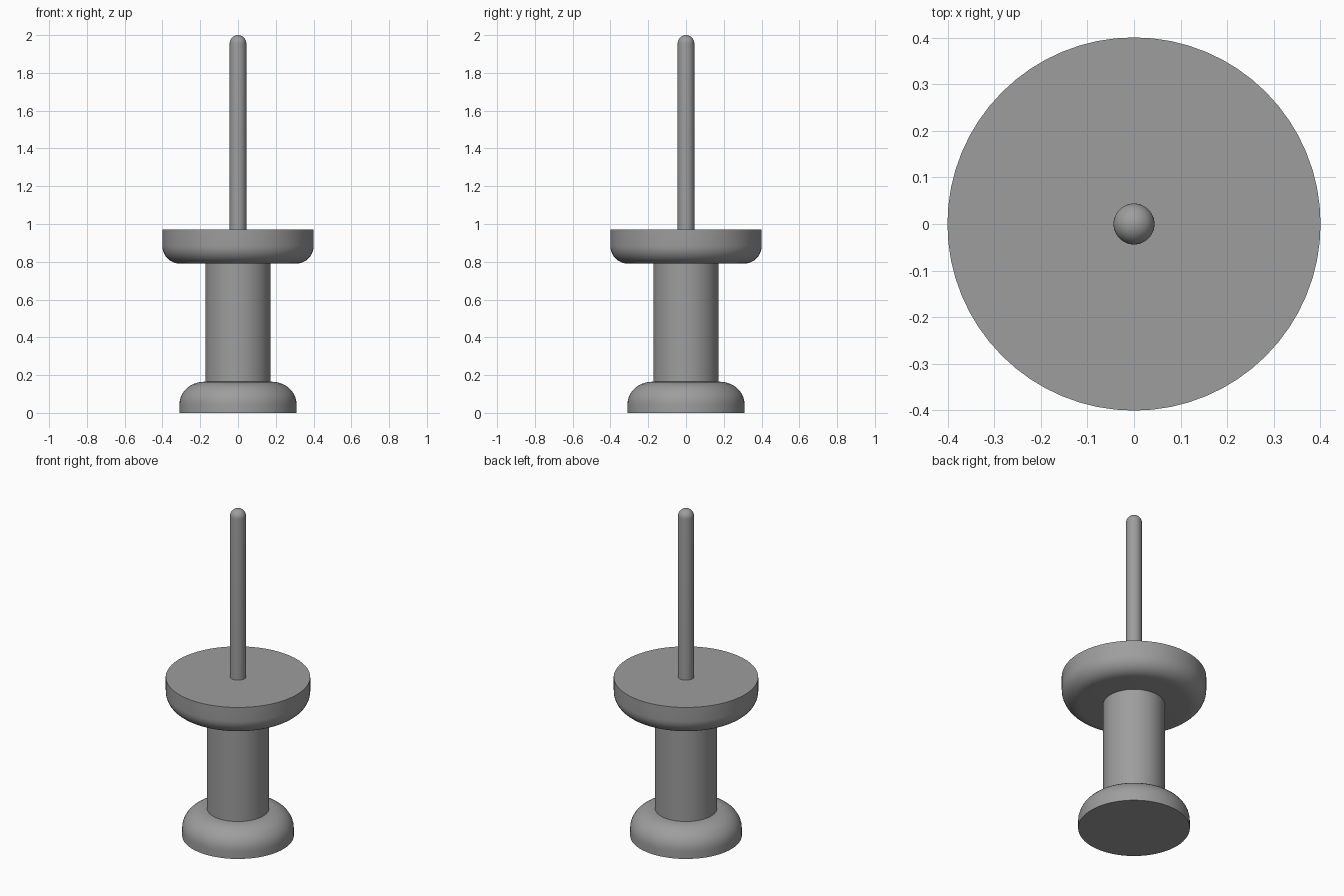
import bpy, bmesh, math

if "Cube" in bpy.data.objects:
    bpy.data.objects.remove(bpy.data.objects["Cube"])

SEGMENTS = 64
grey = bpy.data.materials.new("mid_grey")
grey.diffuse_color = (0.34, 0.34, 0.34, 1)
grey.use_nodes = True
grey.node_tree.nodes["Principled BSDF"].inputs["Base Color"].default_value = grey.diffuse_color


def arc(cr, cz, rr, rz, start, end, n=10):
    """Points of an elliptical arc in the (radius, height) plane."""
    angles = [math.radians(start + (end - start) * i / n) for i in range(n + 1)]
    return [(cr + rr * math.cos(a), cz + rz * math.sin(a)) for a in angles]


def lathe(name, profile):
    """Spin a (radius, height) profile, from bottom to top, around z."""
    bm = bmesh.new()
    verts = [bm.verts.new((r, 0, z)) for r, z in profile]
    edges = [bm.edges.new(pair) for pair in zip(verts, verts[1:])]
    bmesh.ops.spin(bm, geom=verts + edges, axis=(0, 0, 1), cent=(0, 0, 0),
                   angle=2 * math.pi, steps=SEGMENTS)
    bmesh.ops.remove_doubles(bm, verts=bm.verts, dist=1e-4)
    bmesh.ops.recalc_face_normals(bm, faces=bm.faces)
    mesh = bpy.data.meshes.new(name)
    bm.to_mesh(mesh)
    bm.free()
    mesh.materials.append(grey)
    obj = bpy.data.objects.new(name, mesh)
    bpy.context.collection.objects.link(obj)
    bpy.context.view_layer.objects.active = obj
    obj.select_set(True)
    bpy.ops.object.shade_smooth_by_angle(angle=math.radians(35))
    obj.select_set(False)
    return obj


# Rounded foot with a flat bottom
lathe("foot", [(0, 0), (0.31, 0)] + arc(0.18, 0.045, 0.13, 0.12, 0, 90) + [(0, 0.165)])

# Grip between foot and collar
lathe("grip", [(0, 0.1), (0.172, 0.1), (0.172, 0.85), (0, 0.85)])

# Wide collar, rounded underneath and flat on top
lathe("collar", [(0, 0.79)] + arc(0.305, 0.885, 0.096, 0.095, -90, 0)
      + [(0.401, 0.97), (0, 0.97)])

# Needle with a domed tip
lathe("needle", [(0, 0.9), (0.044, 0.9)] + arc(0, 1.956, 0.044, 0.044, 0, 90))
